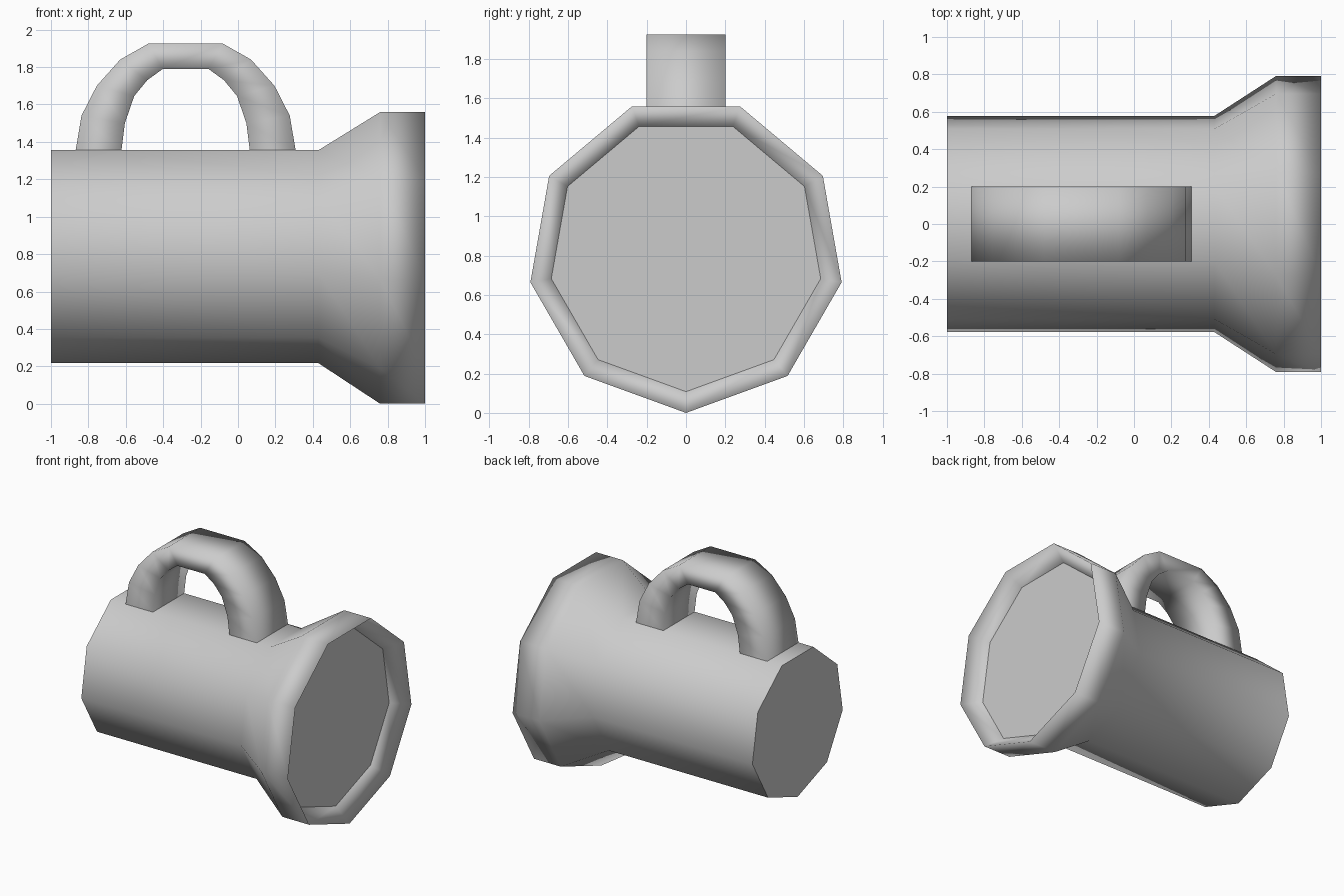
import bpy, bmesh, math

if "Cube" in bpy.data.objects:
    bpy.data.objects.remove(bpy.data.objects["Cube"])

SIDES = 9
AXIS_Z = 0.804


def loft(name, rings, cap_ends):
    """Skin a row of closed rings; caps stay flat with sharp borders."""
    bm = bmesh.new()
    loops = [[bm.verts.new(p) for p in ring] for ring in rings]
    n = len(loops[0])
    for a, b in zip(loops, loops[1:]):
        for i in range(n):
            j = (i + 1) % n
            bm.faces.new((a[i], a[j], b[j], b[i])).smooth = True
    if cap_ends:
        for loop in (loops[0], loops[-1]):
            cap = bm.faces.new(loop)
            for e in cap.edges:
                e.smooth = False
    bmesh.ops.recalc_face_normals(bm, faces=bm.faces)
    mesh = bpy.data.meshes.new(name)
    bm.to_mesh(mesh)
    bm.free()
    obj = bpy.data.objects.new(name, mesh)
    bpy.context.collection.objects.link(obj)
    return obj


def nonagon(x, r):
    """Nine-sided ring around the x axis with a corner at the bottom."""
    angles = [-math.pi / 2 + math.tau * k / SIDES for k in range(SIDES)]
    return [(x, r * math.cos(a), AXIS_Z + r * math.sin(a)) for a in angles]


# Torch body: barrel, flared head, sloped rim and recessed lens
profile = [(-1.0, 0.587), (0.43, 0.587), (0.76, 0.804),
           (1.0, 0.804), (0.875, 0.696)]
loft("torch_body", [nonagon(x, r) for x, r in profile], True)

# Carrying handle: half arch as (outer, inner) offsets, mirrored about its middle
MID_X, HALF_W = -0.28, 0.2
half = [((0.588, 1.355), (0.343, 1.355)),
        ((0.557, 1.54), (0.325, 1.50)),
        ((0.475, 1.70), (0.275, 1.645)),
        ((0.35, 1.84), (0.205, 1.73)),
        ((0.20, 1.925), (0.122, 1.79))]
arch = [(-1, s) for s in half] + [(1, s) for s in reversed(half)]
rings = []
for side, ((ox, oz), (ix, iz)) in arch:
    o, i = MID_X + side * ox, MID_X + side * ix
    rings.append([(o, -HALF_W, oz), (o, HALF_W, oz),
                  (i, HALF_W, iz), (i, -HALF_W, iz)])
loft("carry_handle", rings, False)
